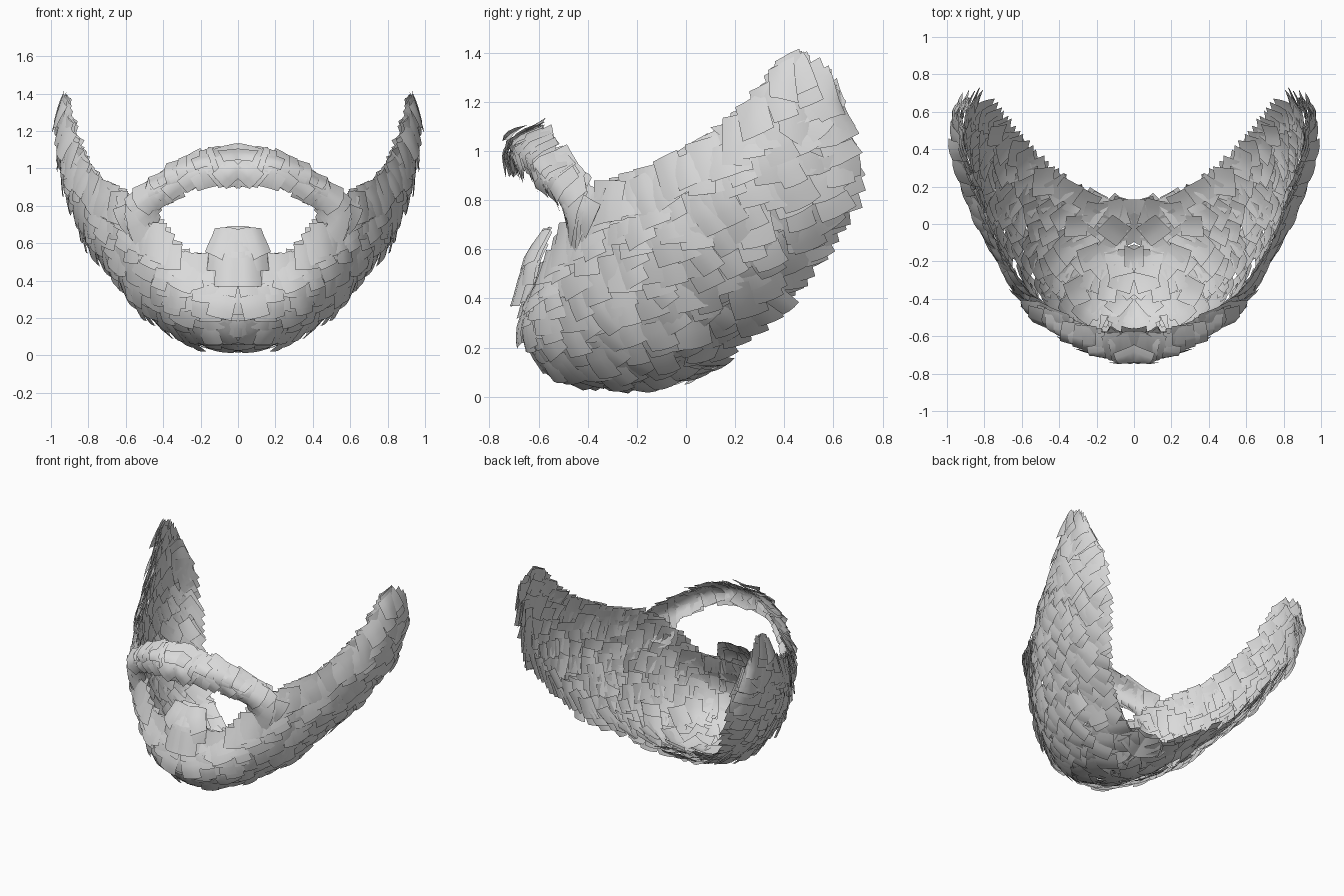
import bpy, random
from mathutils import Vector

random.seed(7)
cube = bpy.data.objects.get("Cube")
if cube:
    bpy.data.objects.remove(cube)

grey = bpy.data.materials.new("hair_grey")
grey.use_nodes = True
tone = (0.7, 0.7, 0.7, 1)
grey.diffuse_color = tone
grey.node_tree.nodes["Principled BSDF"].inputs["Base Color"].default_value = tone
grey.node_tree.nodes["Principled BSDF"].inputs["Roughness"].default_value = 0.8


def spline(points, t):
    """Smooth curve through the points, t counted in points."""
    n = len(points) - 1
    i = min(max(int(t), 0), n - 1)
    f = t - i
    b, c = points[i], points[i + 1]
    a = points[i - 1] if i > 0 else b * 2 - c
    d = points[i + 2] if i + 2 <= n else c * 2 - b
    return 0.5 * (b * 2 + (c - a) * f + (a * 2 - b * 5 + c * 4 - d) * f * f
                  + (b * 3 - a - c * 3 + d) * f ** 3)


class Sheet:
    """Guide surface from the middle (u = 0) outwards, lower edge (v = 0) upwards."""

    def __init__(self, stations):
        self.rows = [[Vector(p) for p in s] for s in stations]
        self.nu, self.nv = len(self.rows) - 1, len(self.rows[0]) - 1

    def at(self, u, v):
        p = spline([spline(r, v) for r in self.rows], abs(u))
        return Vector((-p.x, p.y, p.z)) if u < 0 else p

    def frame(self, u, v):
        e = 0.02
        su = (self.at(u + e, v) - self.at(u - e, v)) / (2 * e)
        sv = (self.at(u, v + e) - self.at(u, v - e)) / (2 * e)
        return su, sv, su.cross(sv).normalized()


def add_card(sheet, verts, faces, u, v, flow, width, length, base, lift, seg=3):
    """One bent hair card laid along the flow, its tip raised off the sheet."""
    su, sv, n = sheet.frame(u, v)
    d = flow - n * flow.dot(n)
    d.normalize()
    side = n.cross(d)
    uu, uv, vv = su.dot(su), su.dot(sv), sv.dot(sv)
    det = max(uu * vv - uv * uv, 1e-6)

    def params(w):
        a, b = w.dot(su), w.dot(sv)
        return (a * vv - b * uv) / det, (b * uu - a * uv) / det

    # keep the card inside the sheet
    reach = [params(side * (i * width / 2) + d * (j * length / 2))
             for i in (-1, 1) for j in (-1, 1)]
    ru, rv = (max(abs(r[k]) for r in reach) * 0.8 for k in (0, 1))
    u = min(u, sheet.nu - ru)
    v = min(max(v, min(rv, sheet.nv / 2)), sheet.nv - min(rv, sheet.nv / 2))
    start = len(verts)
    for j in range(seg + 1):
        for i in range(seg + 1):
            a, b = i / seg - 0.5, j / seg - 0.5
            du, dv = params(side * (a * width) + d * (b * length))
            pu = min(u + du, sheet.nu + 0.15)
            pv = min(max(v + dv, -0.3), sheet.nv + 0.2)
            rise = base + lift * (j / seg) - 0.06 * width * (2 * a) ** 2
            verts.append(sheet.at(pu, pv) + n * rise)
    w = seg + 1
    for j in range(seg):
        for i in range(seg):
            k = start + j * w + i
            faces.append((k + 1, k + w + 1, k + w, k))


def cover(name, sheet, cols, rows, flow, width, length, layers=2, wobble=0.25, lift=0.035):
    """Shingle half a sheet with cards, then mirror it."""
    verts, faces = [], []
    for layer in range(layers):
        for c in range(cols):
            for r in range(rows):
                u = sheet.nu * (c + 0.5 * ((r + layer) % 2) + random.uniform(0, 0.5)) / cols
                v = sheet.nv * (r + 0.5 + random.uniform(-0.3, 0.3)) / rows
                turn = Vector([random.uniform(-wobble, wobble) for _ in range(3)])
                add_card(sheet, verts, faces, u, v, Vector(flow) + turn,
                         width * random.uniform(0.75, 1.25), length * random.uniform(0.8, 1.2),
                         0.012 * layer + random.uniform(-0.022, 0.008),
                         lift * random.uniform(0.4, 1.3))
    mesh = bpy.data.meshes.new(name)
    mesh.from_pydata(verts, [], faces)
    mesh.materials.append(grey)
    mesh.shade_smooth()
    obj = bpy.data.objects.new(name, mesh)
    bpy.context.collection.objects.link(obj)
    obj.modifiers.new("mirror_halves", "MIRROR").use_mirror_merge = False


# Jaw and cheeks: neck edge to cheek edge, chin to sideburn
jaw = Sheet([
    [(0, .12, .16), (0, -.2, .04), (0, -.52, .08), (0, -.67, .26), (0, -.61, .55)],
    [(.2, .15, .18), (.24, -.14, .095), (.25, -.46, .13), (.25, -.61, .3), (.25, -.58, .54)],
    [(.37, .25, .27), (.46, -.04, .22), (.49, -.33, .3), (.46, -.48, .48), (.4, -.5, .7)],
    [(.54, .4, .39), (.65, .12, .42), (.69, -.12, .54), (.65, -.29, .7), (.57, -.38, .85)],
    [(.67, .56, .58), (.77, .33, .59), (.82, .12, .71), (.81, 0, .84), (.75, -.1, .95)],
    [(.82, .71, .87), (.88, .54, .87), (.92, .38, .97), (.9, .27, 1.07), (.85, .18, 1.13)],
    [(.91, .63, 1.2), (.95, .59, 1.3), (.94, .53, 1.37), (.93, .45, 1.39), (.91, .37, 1.36)]])

# Moustache: lower edge to upper edge, middle to mouth corner
lip = Sheet([
    [(0, -.71, .92), (0, -.73, 1.02), (0, -.62, 1.11)],
    [(.2, -.67, .91), (.2, -.69, 1.01), (.2, -.58, 1.09)],
    [(.36, -.57, .84), (.38, -.6, .92), (.37, -.51, .99)],
    [(.45, -.48, .72), (.53, -.48, .79), (.54, -.41, .88)],
    [(.46, -.47, .54), (.58, -.39, .66), (.65, -.33, .82)]])

# Tuft below the mouth
tuft = Sheet([
    [(0, -.67, .38), (0, -.65, .55), (0, -.58, .69)],
    [(.08, -.66, .38), (.08, -.64, .55), (.08, -.57, .68)],
    [(.15, -.62, .38), (.15, -.6, .54), (.14, -.55, .65)]])

cover("beard", jaw, 20, 10, (0, .35, -1), .125, .16)
cover("moustache", lip, 13, 1, (1, .35, -.5), .23, .12, wobble=.12, lift=.03)
cover("moustache_ends", lip, 9, 2, (1, .3, -.8), .12, .13, wobble=.15, lift=.03)
cover("chin_tuft", tuft, 2, 3, (0, 0, -1), .13, .15, wobble=.1, lift=.025)
